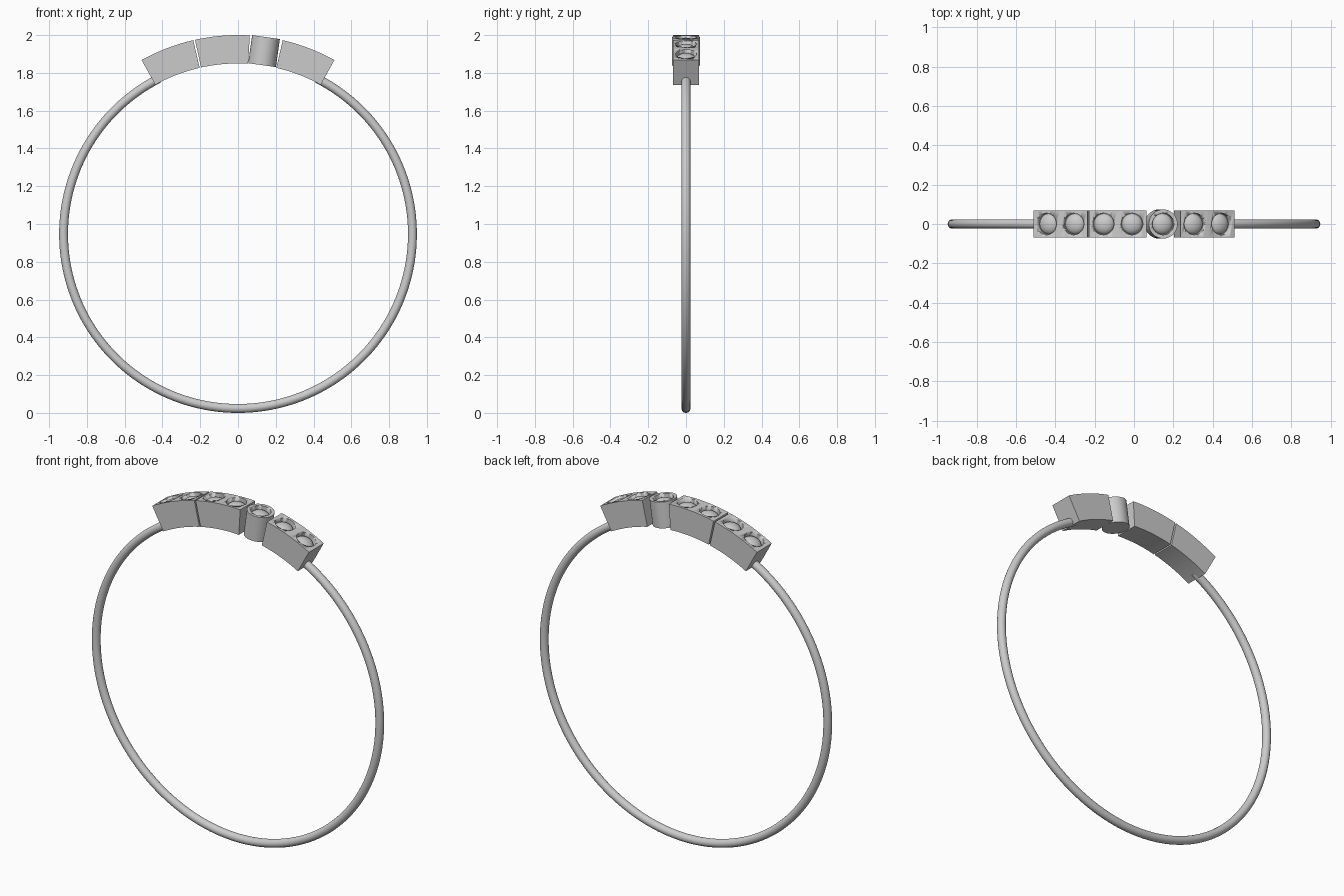
import bpy, bmesh
from math import sin, cos, radians
from mathutils import Matrix

if "Cube" in bpy.data.objects:
    bpy.data.objects.remove(bpy.data.objects["Cube"])

CZ = 0.947                 # ring centre height
R_IN, R_OUT = 0.903, 1.053 # inner and outer radius of the settings
HALF_W = 0.069             # half depth of the blocks
HOLE_R, HOLE_D = 0.055, 0.035


def polar(a, r):
    """Point in the ring plane, angle in degrees from the top towards +x."""
    return r * sin(radians(a)), CZ + r * cos(radians(a))


def frame(a, r):
    """Frame on the ring at angle a and radius r, local z pointing outwards."""
    return (Matrix.Translation((0, 0, CZ)) @ Matrix.Rotation(radians(a), 4, 'Y')
            @ Matrix.Translation((0, 0, r)))


def finish(name, bm):
    bmesh.ops.recalc_face_normals(bm, faces=bm.faces)
    mesh = bpy.data.meshes.new(name)
    bm.to_mesh(mesh)
    bm.free()
    ob = bpy.data.objects.new(name, mesh)
    bpy.context.collection.objects.link(ob)
    bpy.ops.object.select_all(action='DESELECT')
    ob.select_set(True)
    bpy.context.view_layer.objects.active = ob
    bpy.ops.object.shade_smooth_by_angle(angle=radians(30))
    return ob


def add_cyl(bm, a, r_mid, radius, depth):
    bmesh.ops.create_cone(bm, cap_ends=True, segments=48, radius1=radius,
                          radius2=radius, depth=depth, matrix=frame(a, r_mid))


def set_stones(ob, angles):
    """Cut round seats into a setting and put a domed stone in each."""
    bm = bmesh.new()
    for a in angles:
        add_cyl(bm, a, R_OUT - HOLE_D + 0.05, HOLE_R, 0.1)
    cutter = finish(ob.name + "_seat_cutter", bm)
    cutter.hide_render = True
    cutter.hide_viewport = True
    mod = ob.modifiers.new("seats", 'BOOLEAN')
    mod.operation = 'DIFFERENCE'
    mod.solver = 'EXACT'
    mod.object = cutter
    bm = bmesh.new()
    for a in angles:
        m = frame(a, R_OUT - HOLE_D - 0.001) @ Matrix.Diagonal((1, 1, 0.6, 1))
        bmesh.ops.create_uvsphere(bm, u_segments=32, v_segments=16,
                                  radius=HOLE_R - 0.002, matrix=m)
    finish(ob.name + "_stones", bm)


def block(name, a0, a1, n=12):
    """Curved block between two angles."""
    bm = bmesh.new()
    angs = [a0 + (a1 - a0) * i / n for i in range(n + 1)]
    rows = []
    for a in angs:
        (xi, zi), (xo, zo) = polar(a, R_IN), polar(a, R_OUT)
        rows.append([bm.verts.new(p) for p in (
            (xi, -HALF_W, zi), (xo, -HALF_W, zo), (xo, HALF_W, zo), (xi, HALF_W, zi))])
    for p, q in zip(rows, rows[1:]):
        for k in range(4):
            j = (k + 1) % 4
            bm.faces.new((p[k], p[j], q[j], q[k]))
    bm.faces.new(rows[0])
    bm.faces.new(rows[-1])
    mid = (a0 + a1) / 2
    set_stones(finish(name, bm), (mid - 4, mid + 4))


# thin round band, its ends hidden in the outer blocks
bm = bmesh.new()
N, S = 144, 24
loops = []
for i in range(N + 1):
    a = 27 + (360 - 54) * i / N
    loop = []
    for k in range(S):
        t = radians(360 * k / S)
        x, z = polar(a, 0.9235 + 0.0235 * cos(t))
        loop.append(bm.verts.new((x, 0.0235 * sin(t), z)))
    loops.append(loop)
for p, q in zip(loops, loops[1:]):
    for k in range(S):
        j = (k + 1) % S
        bm.faces.new((p[k], p[j], q[j], q[k]))
bm.faces.new(loops[0])
bm.faces.new(loops[-1])
finish("band", bm)

# three two-stone blocks
block("left_block", -29, -13)
block("middle_block", -12.5, 3.4)
block("right_block", 13, 29)

# single-stone round setting
bm = bmesh.new()
add_cyl(bm, 8.1, (R_IN + R_OUT) / 2, 0.074, R_OUT - R_IN)
set_stones(finish("round_setting", bm), (8.1,))
